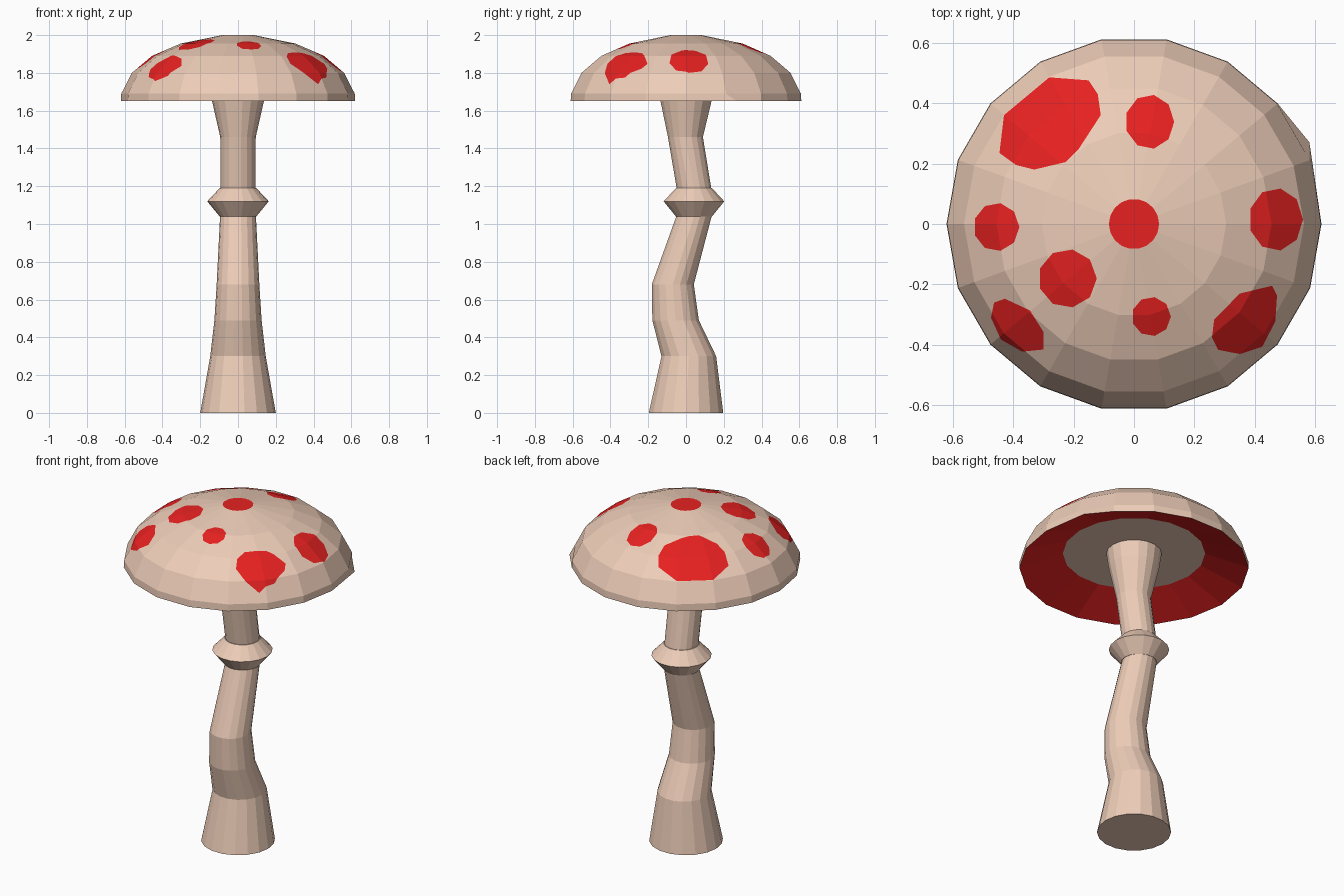
import bpy, bmesh
from math import sin, cos, tau
from mathutils import Vector

if "Cube" in bpy.data.objects:
    bpy.data.objects.remove(bpy.data.objects["Cube"])

SIDES = 18


def material(name, color):
    m = bpy.data.materials.new(name)
    m.diffuse_color = (*color, 1)
    m.use_nodes = True
    m.node_tree.nodes["Principled BSDF"].inputs["Base Color"].default_value = m.diffuse_color
    return m


skin = material("skin", (0.85, 0.61, 0.48))
red = material("red", (0.80, 0.015, 0.015))


def loft(rings):
    """Stack horizontal rings (z, radius, centre_y) and close both ends."""
    bm = bmesh.new()
    loops = [[bm.verts.new((r * cos(tau * i / SIDES), cy + r * sin(tau * i / SIDES), z))
              for i in range(SIDES)] for z, r, cy in rings]
    for a, b in zip(loops, loops[1:]):
        for i in range(SIDES):
            j = (i + 1) % SIDES
            bm.faces.new((a[i], a[j], b[j], b[i]))
    bm.faces.new(loops[0][::-1])
    bm.faces.new(loops[-1])
    bmesh.ops.recalc_face_normals(bm, faces=bm.faces)
    return bm, loops


def finish(bm, name):
    me = bpy.data.meshes.new(name)
    bm.to_mesh(me)
    bm.free()
    me.materials.append(skin)
    me.materials.append(red)
    ob = bpy.data.objects.new(name, me)
    bpy.context.collection.objects.link(ob)
    return ob


def ellipse(cx, cy, a, b, n=9):
    """Clockwise outline of a spot seen from above."""
    return [(cx + a * cos(-tau * i / n), cy + b * sin(-tau * i / n)) for i in range(n)]


def paint_spot(bm, outline):
    """Cut a convex clockwise outline into the top of the cap and colour it red."""
    faces = [f for f in bm.faces if f.normal.z > 0.1 and f.calc_center_median().z > 1.69]
    for p, q in zip(outline, outline[1:] + outline[:1]):
        co = Vector((*p, 0))
        out = Vector((p[1] - q[1], q[0] - p[0], 0)).normalized()
        geom = set(faces)
        for f in faces:
            geom.update(f.edges)
            geom.update(f.verts)
        res = bmesh.ops.bisect_plane(bm, geom=list(geom), dist=1e-5, plane_co=co, plane_no=out)
        cut = {g for g in res["geom"] if isinstance(g, bmesh.types.BMFace)}
        faces = [f for f in cut if (f.calc_center_median() - co).dot(out) < 0]
    for f in faces:
        f.material_index = 1


# bent stem
bm, _ = loft([(0, 0.20, 0), (0.30, 0.147, 0.015), (0.49, 0.125, -0.055),
              (0.68, 0.113, -0.07), (1.04, 0.095, 0.042), (1.19, 0.093, 0.042),
              (1.46, 0.094, -0.003), (1.65, 0.137, 0), (1.745, 0.15, 0)])
finish(bm, "stem")

# collar around the stem
bm, _ = loft([(1.04, 0.097, 0.042), (1.12, 0.163, 0.042), (1.19, 0.097, 0.042)])
finish(bm, "collar")

# cap: recessed underside, rim and dome
bm, loops = loft([(1.74, 0.385, 0), (1.65, 0.62, 0), (1.69, 0.618, 0), (1.80, 0.562, 0),
                  (1.89, 0.455, 0), (1.955, 0.305, 0), (2.0, 0.083, 0)])
loops[1][1].co = (0.58, 0.27, 1.65)  # uneven spot in the rim
bm.normal_update()
for f in bm.faces:  # red gill ring and centre spot
    z = f.calc_center_median().z
    if (f.normal.z < -0.3 and z < 1.735) or z > 1.999:
        f.material_index = 1

# red spots
spots = [ellipse(0.052, 0.338, 0.081, 0.09), ellipse(-0.455, -0.01, 0.076, 0.08),
         ellipse(-0.22, -0.18, 0.097, 0.097), ellipse(0.057, -0.306, 0.065, 0.065),
         ellipse(0.469, 0.015, 0.09, 0.104),
         [(-.28, .485), (-.15, .475), (-.12, .43), (-.11, .36), (-.185, .245), (-.225, .205),
          (-.33, .18), (-.39, .195), (-.445, .235), (-.43, .36)],
         [(-.473, -.31), (-.463, -.26), (-.427, -.247), (-.344, -.286), (-.30, -.356),
          (-.30, -.415), (-.37, -.422), (-.44, -.382)],
         [(.258, -.376), (.265, -.316), (.35, -.23), (.457, -.204), (.473, -.236),
          (.467, -.323), (.424, -.406), (.35, -.43), (.278, -.416)]]
for outline in spots:
    bm.normal_update()
    paint_spot(bm, outline)
finish(bm, "cap")
